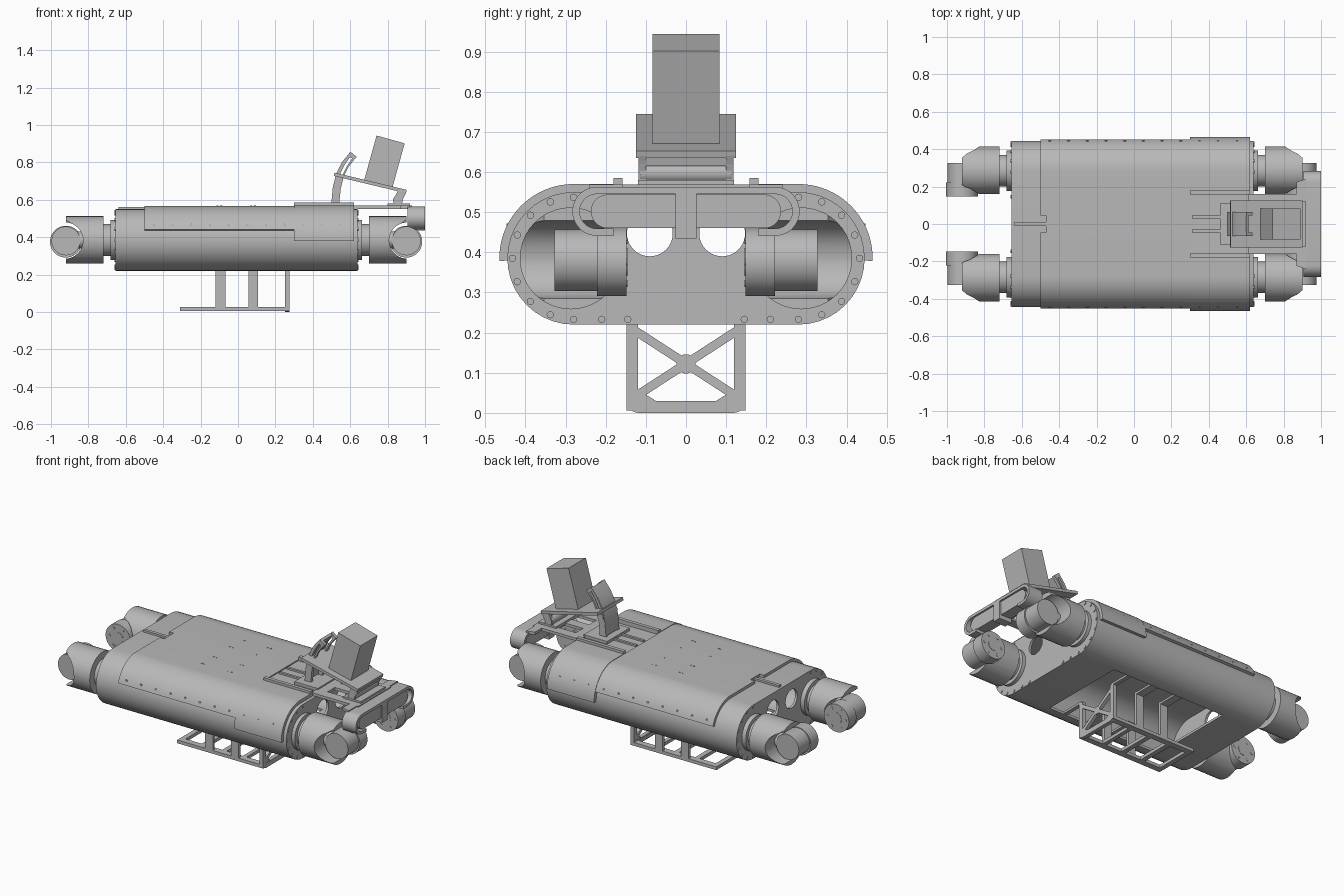
import bpy, bmesh
from math import sin, cos, radians, pi
from mathutils import Matrix, Vector

if "Cube" in bpy.data.objects:
    bpy.data.objects.remove(bpy.data.objects["Cube"])

grey = bpy.data.materials.new("plain grey")
grey.use_nodes = True
grey.diffuse_color = (0.48, 0.48, 0.48, 1)
grey.node_tree.nodes["Principled BSDF"].inputs["Base Color"].default_value = (0.48, 0.48, 0.48, 1)

MID_Z, END_Y = 0.385, 0.28      # axis height and centre of the rounded hull sides
MAP = {"x": lambda u, v, w: (w, u, v), "y": lambda u, v, w: (u, w, v), "z": lambda u, v, w: (u, v, w)}
parts = []


def prism(name, pts, axis, lo, hi):
    """Extrude a 2D outline along an axis."""
    bm = bmesh.new()
    face = bm.faces.new([bm.verts.new(MAP[axis](u, v, lo)) for u, v in pts])
    new = bmesh.ops.extrude_face_region(bm, geom=[face])["geom"]
    move = Vector(MAP[axis](0, 0, hi - lo))
    bmesh.ops.translate(bm, vec=move, verts=[g for g in new if isinstance(g, bmesh.types.BMVert)])
    bmesh.ops.recalc_face_normals(bm, faces=bm.faces)
    me = bpy.data.meshes.new(name)
    bm.to_mesh(me)
    bm.free()
    me.materials.append(grey)
    ob = bpy.data.objects.new(name, me)
    bpy.context.scene.collection.objects.link(ob)
    parts.append(ob)
    return ob


def arc(u, v, r, a, b, n=20):
    return [(u + r * cos(radians(a + (b - a) * i / n)), v + r * sin(radians(a + (b - a) * i / n))) for i in range(n + 1)]


def rod(name, u, v, r, axis, lo, hi, n=40):
    return prism(name, arc(u, v, r, 0, 360, n)[:-1], axis, lo, hi)


def box(name, x, y, z):
    return prism(name, [(x[0], y[0]), (x[1], y[0]), (x[1], y[1]), (x[0], y[1])], "z", *z)


def stadium(r, half=END_Y, v=MID_Z):
    return arc(half, v, r, -90, 90) + arc(-half, v, r, 90, 270)


def stroke(path, w):
    """Outline of a flat band following a 2D path."""
    left, right = [], []
    for i, p in enumerate(path):
        d = Vector(path[min(i + 1, len(path) - 1)]) - Vector(path[max(i - 1, 0)])
        n = Vector((-d.y, d.x)).normalized() * w / 2
        left.append(tuple(Vector(p) + n))
        right.append(tuple(Vector(p) - n))
    return left + right[::-1]


def cut(ob, *cutters):
    for c in cutters:
        m = ob.modifiers.new("cut", "BOOLEAN")
        m.operation, m.solver, m.object = "DIFFERENCE", "EXACT", c
        bpy.context.view_layer.objects.active = ob
        bpy.ops.object.modifier_apply(modifier=m.name)
        parts.remove(c)
        bpy.data.objects.remove(c)
    return ob


def mirror(ob, sx=1, sy=1, mid=-0.01):
    ob.data.transform(Matrix.Translation((mid, 0, 0)) @ Matrix.Diagonal((sx, sy, 1, 1)) @ Matrix.Translation((-mid, 0, 0)))
    if sx * sy < 0:
        ob.data.flip_normals()
    return ob


# Hollow hull with window holes in both ends and an open belly
hull = prism("hull", stadium(0.165), "x", -0.655, 0.64)
cut(hull, prism("inside_cutter", stadium(0.15), "x", -0.64, 0.625),
    box("belly_cutter", (-0.41, 0.38), (-0.28, 0.28), (0.15, 0.3)),
    *[rod("window_cutter", s * 0.09, 0.447, 0.057, "x", -1, 1) for s in (-1, 1)])

# Top cover and the two side covers
R, T = 0.182, 0.018
top = arc(END_Y, MID_Z, R, 18, 90) + arc(-END_Y, MID_Z, R, 90, 162)
under = arc(-END_Y, MID_Z, R - T, 162, 90) + arc(END_Y, MID_Z, R - T, 90, 18)
cut(prism("top_cover", top + under, "x", -0.5, 0.3),
    box("latch_notch_cutter", (-0.6, -0.47), (-0.045, 0.045), (0.5, 0.6)))
box("deck_plate", (0.3, 0.62), (-0.19, 0.19), (0.54, 0.56))
for s in (-1, 1):
    side = arc(END_Y, MID_Z, 0.185, -2, 90) + [(0.18, 0.57), (0.18, 0.548)] + arc(END_Y, MID_Z, 0.163, 90, -2)
    mirror(prism("side_cover", side, "x", 0.3, 0.62), 1, s)
    mirror(box("deck_rail", (0.3, 0.62), (0.158, 0.18), (0.55, 0.585)), 1, s)
    mirror(box("inner_rail", (0.31, 0.48), (0.03, 0.045), (0.55, 0.57)), 1, s)
box("rear_latch_bar", (-0.64, -0.47), (-0.01, 0.01), (0.54, 0.562))

# Bolts on the end plates, covers and deck
for s in (-1, 1):
    spots = arc(END_Y, MID_Z, 0.152, -90, 90, 8) + [(0.21, 0.233), (0.145, 0.233)]
    for y, z in spots:
        rod("end_bolt", s * y, z, 0.009, "x", 0.635, 0.644, 12)
        rod("end_bolt", s * y, z, 0.009, "x", -0.659, -0.65, 12)
    for i in range(11):
        rod("cover_bolt", -0.45 + 0.1 * i, 0.465, 0.007, "y", *sorted((s * 0.43, s * 0.4465)), 8)
    for x in (-0.11, -0.09, 0.07, 0.09):
        for y in (0.08, 0.19):
            rod("deck_bolt", x, s * y, 0.006, "z", 0.56, 0.5685, 8)

# Four thrusters: neck, saddle-shaped housing and cross-mounted motor
for sx in (-1, 1):
    for sy in (-1, 1):
        house = rod("thruster_housing", 0.287, MID_Z, 0.127, "x", 0.70, 0.9)
        cut(house, rod("saddle_cutter", 0.905, 0.382, 0.097, "y", 0, 0.6),
            prism("taper_cutter", [(0.81, 0.43), (1, 0.43), (1, 0.27)], "z", 0, 1),
            prism("inner_taper_cutter", [(0.835, 0.15), (0.92, 0.15), (0.92, 0.23)], "z", 0, 1))
        group = [house,
                 rod("thruster_flange", 0.285, MID_Z, 0.108, "x", 0.635, 0.662),
                 rod("thruster_neck", 0.285, MID_Z, 0.085, "x", 0.66, 0.705),
                 rod("motor_arm", 0.28, MID_Z, 0.045, "x", 0.78, 0.88),
                 rod("motor", 0.9, 0.38, 0.077, "y", 0.21, 0.327),
                 rod("motor_flange", 0.9, 0.376, 0.085, "y", 0.148, 0.222),
                 rod("motor_hub", 0.9, 0.376, 0.035, "y", 0.146, 0.15)]
        for i in range(6):
            a = i * pi / 3
            group.append(rod("motor_bolt", 0.9 + 0.062 * cos(a), 0.376 + 0.062 * sin(a), 0.009, "y", 0.146, 0.15, 10))
        for ob in group:
            mirror(ob, sx, sy)

# Bumper: rounded bar inside a strap, tied to the hull by a plate
prism("bumper_bar", stadium(0.042, 0.195, 0.502), "x", 0.92, 0.99)
strap = [(0.18, 0.45)] + arc(0.222, 0.502, 0.052, -90, 90) + arc(-0.222, 0.502, 0.052, 90, 270) + [(-0.18, 0.45)]
prism("bumper_strap", stroke(strap, 0.018), "x", 0.905, 1.0)
box("bumper_post", (0.915, 1.0), (-0.026, 0.026), (0.435, 0.563))
plate = box("bumper_plate", (0.61, 0.93), (-0.16, 0.16), (0.552, 0.569))
cut(plate, *[box("slot_cutter", (0.68, 0.88), sorted((s * 0.03, s * 0.1)), (0.5, 0.6)) for s in (-1, 1)])
for s in (-1, 1):
    mirror(prism("bumper_gusset", [(0.87, 0.15), (0.87, 0.225), (0.92, 0.24), (0.92, 0.15)], "z", 0.552, 0.569), 1, s)

# Sensor on its tilting tray
tilt = Matrix.Translation((0.782, 0, 0.8)) @ Matrix.Rotation(radians(15.5), 4, "Y")
sensor = box("sensor_box", (-0.078, 0.078), (-0.084, 0.084), (-0.127, 0.127))
sensor.data.transform(tilt)
prism("tilt_tray", stroke([(0.515, 0.736), (0.9, 0.644)], 0.018), "y", -0.125, 0.125)
prism("tray_lip", [(0.86, 0.645), (0.895, 0.645), (0.888, 0.615), (0.853, 0.622)], "y", -0.115, 0.115)
rod("tray_pivot", 0.855, 0.597, 0.026, "y", -0.115, 0.115)
rod("tray_upper_pin", 0.535, 0.69, 0.02, "y", -0.07, 0.07)
box("bracket_foot", (0.46, 0.62), (-0.11, 0.11), (0.555, 0.577))
box("pivot_foot", (0.8, 0.92), (-0.12, 0.12), (0.56, 0.58))
curve = [(0.52, 0.575), (0.528, 0.66), (0.545, 0.73), (0.575, 0.79), (0.618, 0.843)]
prism("tilt_arc_web", stroke([(x - 0.013, z + 0.006) for x, z in curve], 0.016), "y", -0.062, 0.062)
for s in (-1, 1):
    cheek = prism("tilt_arc_cheek", stroke(curve, 0.042), "y", 0.045, 0.065)
    cut(cheek, prism("slot_cutter", stroke([(0.55, 0.73), (0.577, 0.785), (0.605, 0.825)], 0.014), "y", 0.03, 0.08))
    mirror(cheek, 1, s)
    mirror(prism("pivot_lug", stroke([(0.855, 0.56), (0.855, 0.6), (0.88, 0.65)], 0.045), "y", 0.1, 0.118), 1, s)

# Skid: slotted base, braced front frame and side posts
base = box("skid_base", (-0.31, 0.275), (-0.148, 0.148), (0.006, 0.026))
cut(base, *[box("slot_cutter", (x, x + 0.11), (-0.11, 0.11), (-0.1, 0.1)) for x in (-0.28, -0.14, 0.0, 0.135)])
prism("frame_sill", arc(0.118, 0.03, 0.03, -90, 0, 6) + arc(-0.118, 0.03, 0.03, 180, 270, 6), "x", 0.25, 0.275)
for s in (-1, 1):
    mirror(box("frame_side", (0.25, 0.275), (0.12, 0.148), (0.028, 0.23)), 1, s)
    prism("frame_brace", stroke([(s * 0.135, 0.21), (-s * 0.135, 0.035)], 0.022), "x", 0.252, 0.273)
    mirror(prism("frame_corner", [(0.148, 0.02), (0.148, 0.06), (0.115, 0.055), (0.075, 0.03), (0.075, 0.02)], "x", 0.252, 0.273), 1, s)
    for x in (-0.12, 0.055):
        mirror(box("skid_post", (x, x + 0.052), (0.13, 0.148), (0.01, 0.24)), 1, s)
        mirror(box("hull_bracket", (x, x + 0.052), (0.13, 0.29), (0.225, 0.238)), 1, s)
    mirror(box("frame_bracket", (0.25, 0.275), (0.13, 0.29), (0.225, 0.238)), 1, s)
rod("frame_hub", 0, 0.122, 0.024, "x", 0.252, 0.273, 20)

# Smooth round sides, sharp edges
bpy.ops.object.select_all(action="DESELECT")
for ob in parts:
    ob.select_set(True)
bpy.context.view_layer.objects.active = parts[0]
bpy.ops.object.shade_smooth_by_angle(angle=radians(30))
